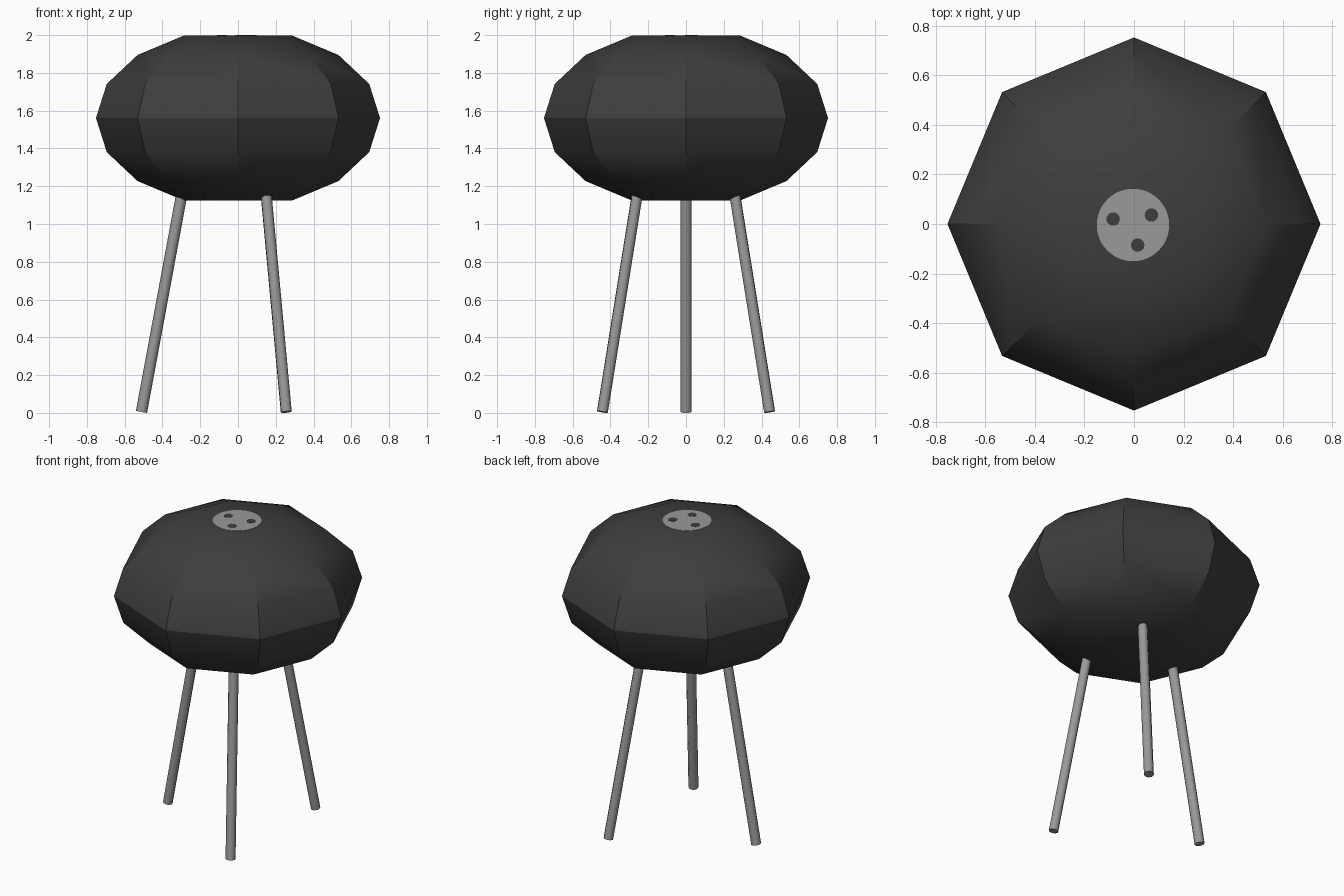
import bpy, bmesh, math
from mathutils import Vector

if "Cube" in bpy.data.objects:
    bpy.data.objects.remove(bpy.data.objects["Cube"])


def material(name, v):
    m = bpy.data.materials.new(name)
    m.diffuse_color = (v, v, v, 1)
    m.use_nodes = True
    m.node_tree.nodes["Principled BSDF"].inputs["Base Color"].default_value = m.diffuse_color
    return m


black = material("charcoal plastic", 0.048)
grey = material("grey metal", 0.32)


def add_object(name, bm, mat, smooth=None):
    bmesh.ops.recalc_face_normals(bm, faces=bm.faces)
    mesh = bpy.data.meshes.new(name)
    bm.to_mesh(mesh)
    bm.free()
    mesh.materials.append(mat)
    ob = bpy.data.objects.new(name, mesh)
    bpy.context.collection.objects.link(ob)
    if smooth:
        bpy.ops.object.select_all(action='DESELECT')
        ob.select_set(True)
        bpy.context.view_layer.objects.active = ob
        bpy.ops.object.shade_smooth_by_angle(angle=math.radians(smooth))
    return ob


# Kettle body: squashed eight-sided sphere with flat top and bottom
bm = bmesh.new()
rings = []
for k in range(1, 8):
    t = math.pi * k / 8
    r, z = 0.752 * math.sin(t), 1.561 + 0.472 * math.cos(t)
    rings.append([bm.verts.new((r * math.cos(math.pi * i / 4),
                                r * math.sin(math.pi * i / 4), z)) for i in range(8)])
for a, b in zip(rings, rings[1:]):
    for i in range(8):
        j = (i + 1) % 8
        bm.faces.new((a[i], a[j], b[j], b[i]))
bm.faces.new(rings[0])
bm.faces.new(rings[-1])
add_object("body", bm, black, 30)


# Thin round plates: vent cover on top with three dark holes
def plate(name, x, y, r, z0, z1, mat, sides=32):
    bm = bmesh.new()
    bmesh.ops.create_cone(bm, cap_ends=True, segments=sides,
                          radius1=r, radius2=r, depth=z1 - z0)
    bmesh.ops.translate(bm, verts=bm.verts, vec=(x, y, (z0 + z1) / 2))
    add_object(name, bm, mat)


plate("vent_cover", -0.004, -0.004, 0.146, 1.994, 1.9985, grey, 48)
for n, (x, y) in enumerate([(-0.084, 0.02), (0.07, 0.036), (0.015, -0.085)]):
    plate(f"vent_hole_{n + 1}", x, y, 0.027, 1.995, 2.0, black, 20)

# Three splayed legs, cut square to their own axis
for n in range(3):
    ang = math.pi / 3 + n * math.tau / 3
    d = Vector((math.cos(ang), math.sin(ang), 0))
    foot = d * 0.511 + Vector((0, 0, 0.005))
    top = d * 0.29 + Vector((0, 0, 1.2))
    axis = top - foot
    bm = bmesh.new()
    bmesh.ops.create_cone(bm, cap_ends=True, segments=8,
                          radius1=0.03, radius2=0.03, depth=axis.length)
    bmesh.ops.transform(bm, verts=bm.verts,
                        matrix=axis.to_track_quat('Z', 'Y').to_matrix().to_4x4())
    bmesh.ops.translate(bm, verts=bm.verts, vec=(foot + top) / 2)
    add_object(f"leg_{n + 1}", bm, grey, 50)
